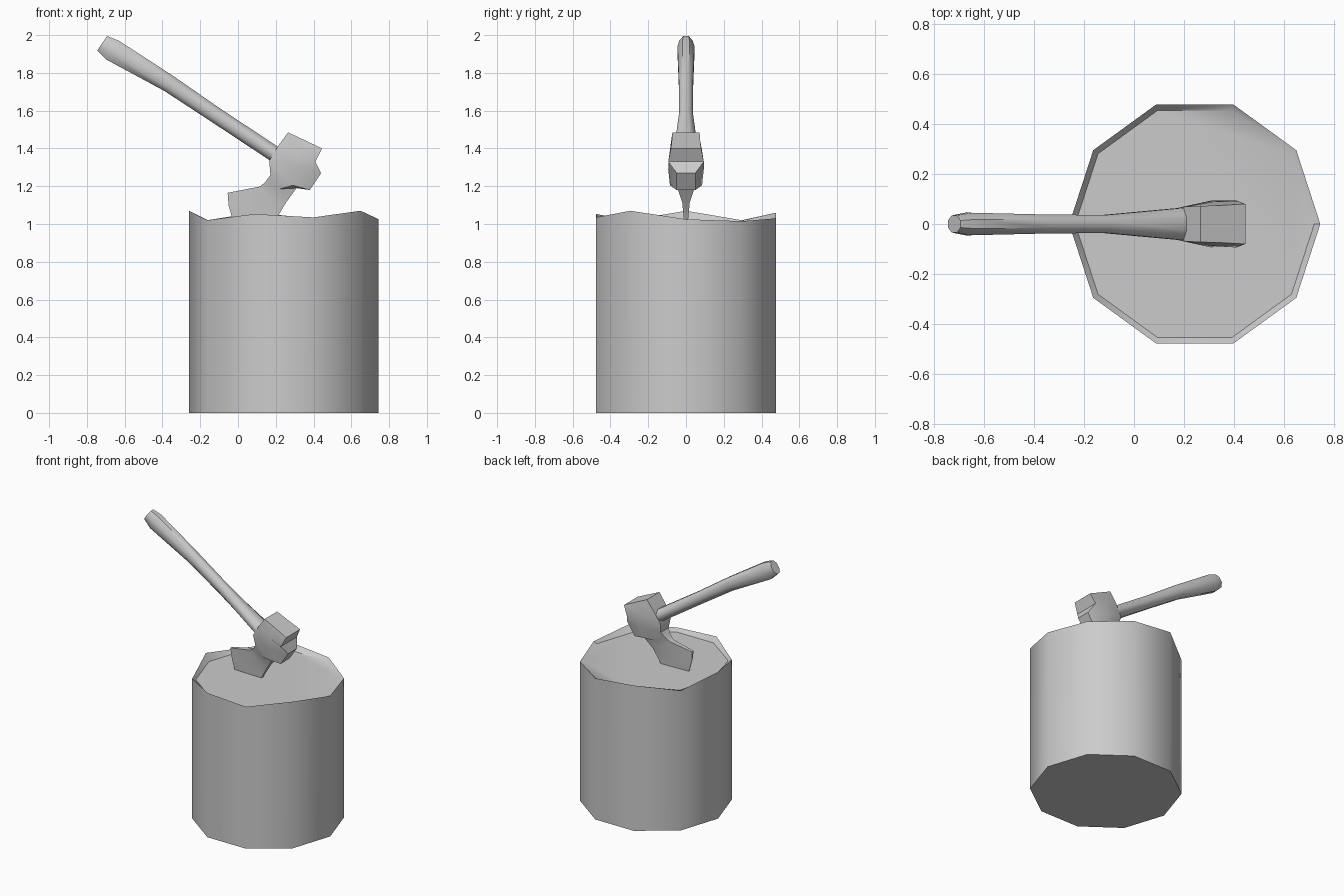
import bpy, bmesh, math
from mathutils import Vector


def loft(name, rings, angle):
    """Skin a list of equal-length closed rings and cap both ends."""
    bm = bmesh.new()
    vs = [[bm.verts.new(p) for p in r] for r in rings]
    n = len(rings[0])
    for a, b in zip(vs, vs[1:]):
        for i in range(n):
            j = (i + 1) % n
            bm.faces.new((a[i], a[j], b[j], b[i]))
    bm.faces.new(vs[0])
    bm.faces.new(vs[-1])
    bmesh.ops.recalc_face_normals(bm, faces=bm.faces[:])
    me = bpy.data.meshes.new(name)
    bm.to_mesh(me)
    bm.free()
    ob = bpy.data.objects.new(name, me)
    bpy.context.collection.objects.link(ob)
    bpy.ops.object.select_all(action='DESELECT')
    bpy.context.view_layer.objects.active = ob
    ob.select_set(True)
    bpy.ops.object.shade_smooth_by_angle(angle=math.radians(angle))
    return ob


# Stump: ten sides, uneven bark rim around a flat sunken top
rim = [1.025, 1.015, 1.03, 1.06, 1.02, 1.07, 1.02, 1.053, 1.035, 1.07]


def decagon(radius, heights):
    return [(0.243 + radius * math.cos(k * math.pi / 5),
             radius * math.sin(k * math.pi / 5), heights[k]) for k in range(10)]


loft("stump", [decagon(0.502, [0] * 10), decagon(0.502, rim),
               decagon(0.478, [1.013] * 10)], 40)

# Handle: eight-sided sections (x, z, half height, half width)
up = Vector((0.55, 0, 0.835))
side = Vector((0, 1, 0))
sections = [(-0.719, 1.957, 0.046, 0.034), (-0.663, 1.920, 0.060, 0.045),
            (-0.365, 1.743, 0.046, 0.038), (-0.12, 1.578, 0.042, 0.036),
            (0.187, 1.375, 0.042, 0.064), (0.30, 1.30, 0.042, 0.07)]
rings = []
for x, z, h, w in sections:
    c = Vector((x, 0, z))
    s = 1 / math.cos(math.pi / 8)
    rings.append([c + up * h * s * math.sin(a) + side * w * s * math.cos(a)
                  for a in [(k + 0.5) * math.pi / 4 for k in range(8)]])
loft("axe_handle", rings, 50)

# Axe head: rows from poll to cutting edge, each with three
# (x, z, half thickness) points: beard side, middle, heel side
rows = [
    [(0.265, 1.485, 0.072), (0.355, 1.443, 0.075), (0.445, 1.400, 0.080)],
    [(0.210, 1.410, 0.070), (0.310, 1.370, 0.088), (0.410, 1.330, 0.094)],
    [(0.165, 1.335, 0.062), (0.310, 1.290, 0.094), (0.440, 1.270, 0.050)],
    [(0.172, 1.260, 0.045), (0.290, 1.205, 0.085), (0.380, 1.180, 0.050)],
    [(0.145, 1.222, 0.030), (0.220, 1.185, 0.040), (0.310, 1.190, 0.045)],
    [(0.115, 1.198, 0.020), (0.170, 1.140, 0.020), (0.255, 1.115, 0.020)],
    [(-0.055, 1.165, 0.010), (0.070, 1.070, 0.014), (0.205, 1.030, 0.012)],
    [(-0.050, 1.100, 0.003), (-0.025, 1.010, 0.003), (0.170, 0.940, 0.003)],
]
loft("axe_head",
     [[(x, -t, z) for x, z, t in r] + [(x, t, z) for x, z, t in reversed(r)]
      for r in rows], 38)
